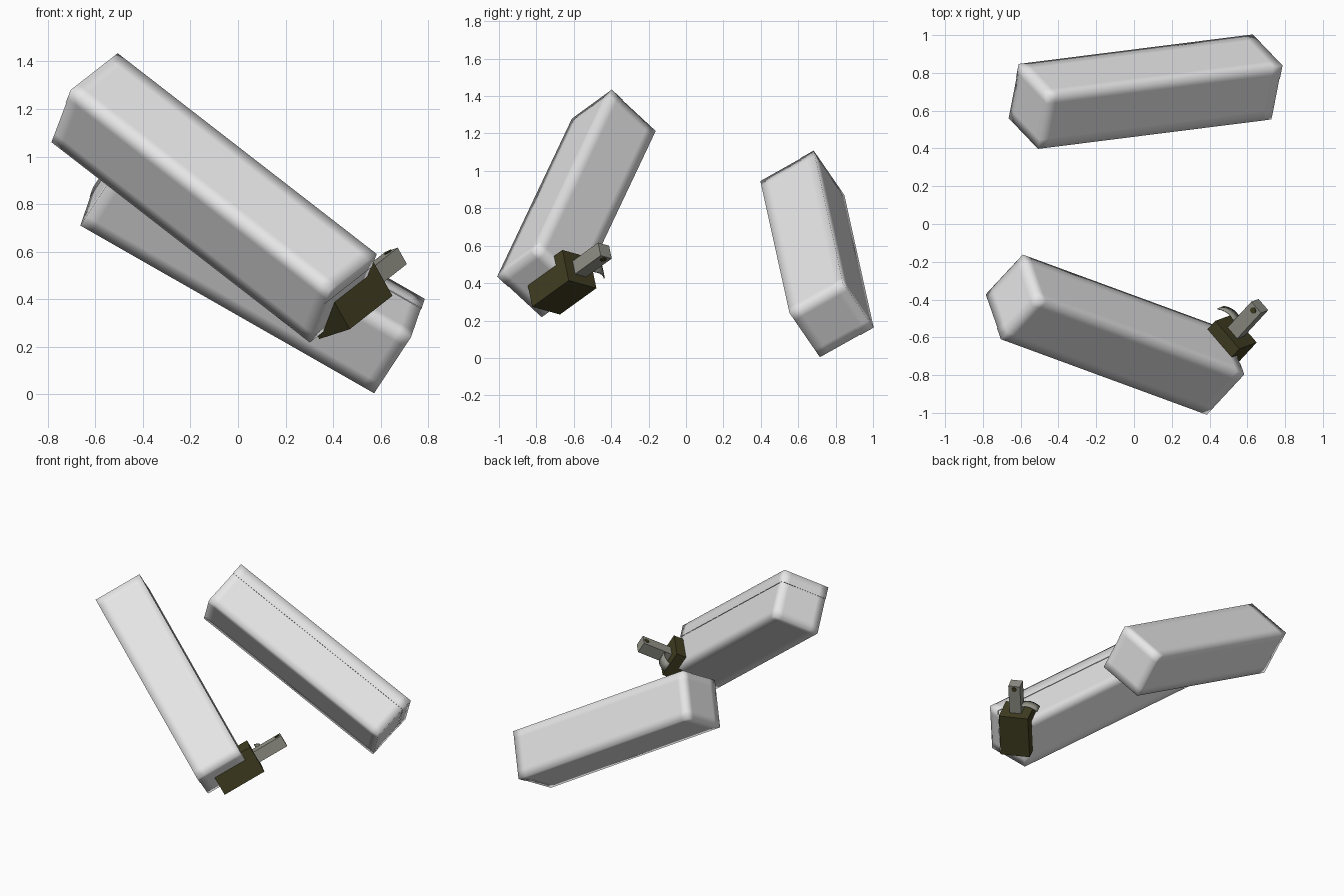
import bpy, bmesh, math
from mathutils import Matrix, Vector

if "Cube" in bpy.data.objects:
    bpy.data.objects.remove(bpy.data.objects["Cube"], do_unlink=True)


def material(name, rgb):
    m = bpy.data.materials.new(name)
    m.use_nodes = True
    m.diffuse_color = (*rgb, 1)
    m.node_tree.nodes["Principled BSDF"].inputs["Base Color"].default_value = (*rgb, 1)
    return m


PALE = material("pale_grey", (0.8, 0.8, 0.8))
STEEL = material("steel_grey", (0.29, 0.29, 0.25))
OLIVE = material("dark_olive", (0.055, 0.05, 0.016))


def frame(centre, x_dir, z_dir):
    """Placement matrix from a length direction and an up direction."""
    x = Vector(x_dir).normalized()
    y = Vector(z_dir).cross(x).normalized()
    z = x.cross(y)
    rot = Matrix((x, y, z)).transposed().to_4x4()
    return Matrix.Translation(centre) @ rot


def add_object(name, bm, mat, matrix, smooth=False):
    mesh = bpy.data.meshes.new(name)
    bmesh.ops.recalc_face_normals(bm, faces=bm.faces)
    bm.to_mesh(mesh)
    bm.free()
    mesh.materials.append(mat)
    for p in mesh.polygons:
        p.use_smooth = smooth
    ob = bpy.data.objects.new(name, mesh)
    bpy.context.collection.objects.link(ob)
    ob.matrix_world = matrix
    return ob


def box(low, high):
    low, high = Vector(low), Vector(high)
    bm = bmesh.new()
    bmesh.ops.create_cube(bm, size=1)
    for v in bm.verts:
        v.co = (low + high) / 2 + v.co * (high - low)
    return bm


def cut(bm, axis, at):
    normal = Vector((0, 0, 0))
    normal[axis] = 1
    bmesh.ops.bisect_plane(bm, geom=bm.verts[:] + bm.edges[:] + bm.faces[:],
                           plane_co=normal * at, plane_no=normal)


LENGTH, WIDTH, HEIGHT = 1.432, 0.326, 0.333
SOFT = 0.055


def shell(name, matrix, z_low, z_high, grow, open_side):
    """Softly shaded half of a case, open where the halves meet."""
    x, y = LENGTH / 2 + grow, WIDTH / 2 + grow
    bm = box((-x, -y, z_low), (x, y, z_high))
    seam = [f for f in bm.faces if f.normal.z * open_side > 0.5]
    bmesh.ops.delete(bm, geom=seam, context='FACES_ONLY')
    for axis, half in ((0, x), (1, y)):
        for side in (-1, 1):
            cut(bm, axis, side * (half - SOFT))
    closed = z_high - SOFT if open_side < 0 else z_low + SOFT
    cut(bm, 2, closed)
    add_object(name, bm, PALE, matrix, smooth=True)


def case(name, centre, x_dir, z_dir):
    m = frame(centre, x_dir, z_dir)
    seam = HEIGHT * 0.25
    shell(name + "_body", m, -HEIGHT / 2, seam, 0, 1)
    shell(name + "_lid", m, seam, HEIGHT / 2, 0.002, -1)


# Two long lidded cases lying at different tilts
case("front_case", (-0.102, -0.585, 0.825), (1.09, -0.4, -0.845), (0.09, -0.24, 0.215))
case("back_case", (0.06, 0.70, 0.555), (1.23, 0.155, -0.702), (0.055, 0.285, 0.16))

# Latch: local x points out of the case side, local z is the latch's up side
latch = frame((0.54, -0.57, 0.475), (0.6, 0.65, 0.47), (-0.095, -0.035, 0.17))
add_object("latch_block", box((-0.3, -0.1, -0.095), (0, 0.1, 0.095)), OLIVE, latch)
add_object("latch_bar", box((-0.01, -0.04, -0.04), (0.21, 0.04, 0.04)), STEEL, latch)

# Cross pin near the end of the bar
bm = bmesh.new()
bmesh.ops.create_cone(bm, cap_ends=True, segments=12, radius1=0.017, radius2=0.017,
                      depth=0.088, matrix=Matrix.Translation((0.185, 0, 0)))
add_object("cross_pin", bm, OLIVE, latch)

# Thin curved finger tab beside the bar
side = 1 if (latch.to_3x3() @ Vector((0, 1, 0))).y > 0 else -1
bm = bmesh.new()
rows = []
for i in range(7):
    t = i / 6
    out = 0.05 + 0.025 * math.sin(t * math.pi / 2) - 0.05 * t * t
    rows.append([bm.verts.new((out, side * (0.035 + 0.115 * t), z)) for z in (-0.035, 0.035)])
for a, b in zip(rows, rows[1:]):
    bm.faces.new((a[0], b[0], b[1], a[1]))
tab = add_object("finger_tab", bm, STEEL, latch, smooth=True)
solid = tab.modifiers.new("thickness", 'SOLIDIFY')
solid.thickness = 0.006
solid.offset = 0
